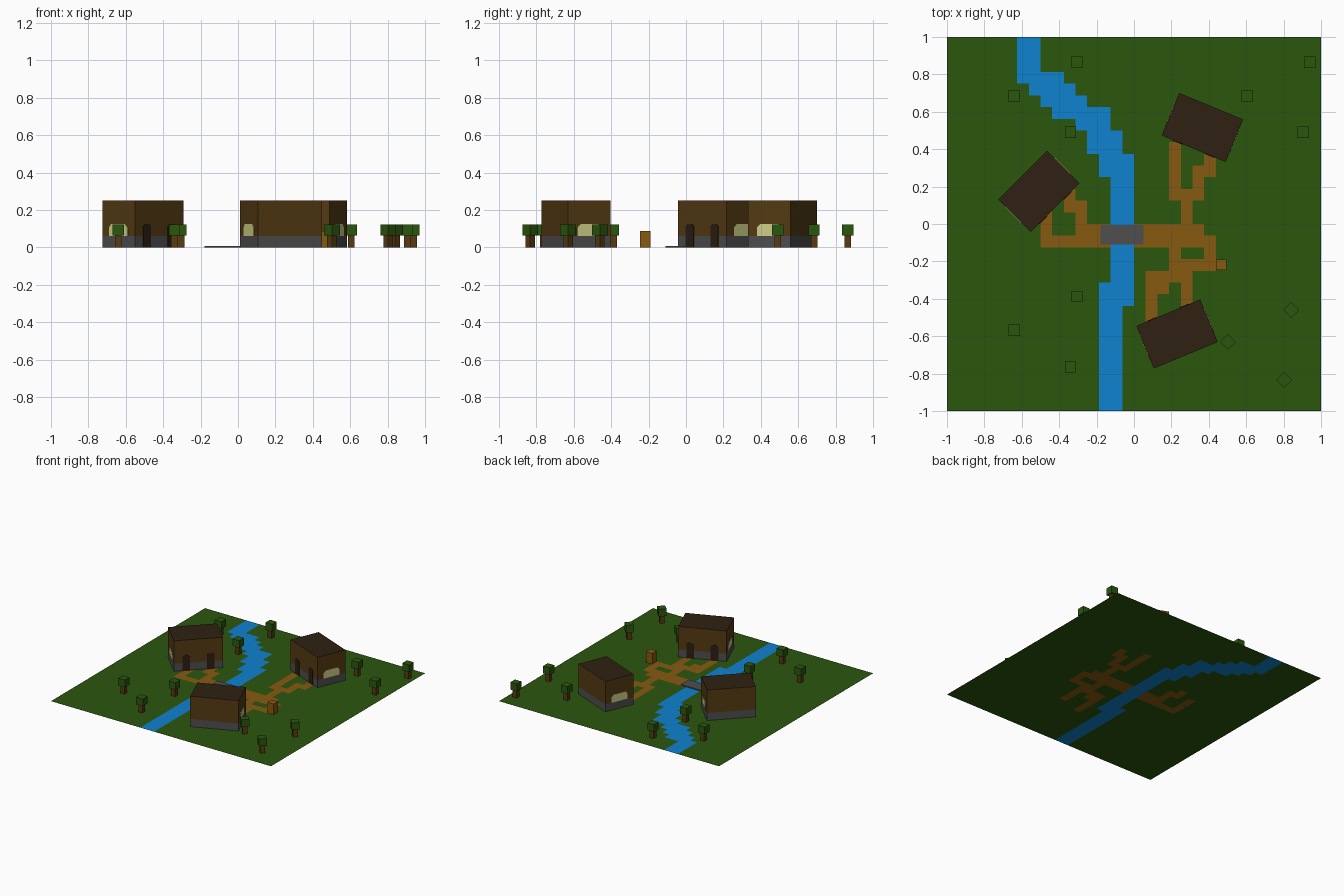
import bpy, bmesh, math
from mathutils import Matrix, Vector

if "Cube" in bpy.data.objects:
    bpy.data.objects.remove(bpy.data.objects["Cube"])


def mat(name, r, g, b):
    m = bpy.data.materials.new(name)
    lin = [((c / 255 + 0.055) / 1.055) ** 2.4 if c > 10 else c / 255 / 12.92 for c in (r, g, b)]
    m.diffuse_color = (*lin, 1)
    m.use_nodes = True
    m.node_tree.nodes["Principled BSDF"].inputs["Base Color"].default_value = m.diffuse_color
    return m


GRASS = mat("grass_green", 43, 86, 13)
WATER = mat("water_blue", 15, 130, 207)
DIRT = mat("dirt_brown", 135, 90, 16)
ROOF = mat("roof_dark_brown", 46, 33, 17)
WALL = mat("wall_brown", 84, 58, 18)
STONE = mat("stone_grey", 78, 78, 78)
GLASS = mat("window_cream", 208, 208, 135)
DOOR = mat("door_brown", 42, 30, 18)
BARK = mat("bark_brown", 88, 59, 18)


def finish(name, bm, mats, loc=(0, 0, 0), rot=0.0):
    me = bpy.data.meshes.new(name)
    bm.to_mesh(me)
    bm.free()
    for m in mats:
        me.materials.append(m)
    ob = bpy.data.objects.new(name, me)
    ob.location = loc
    ob.rotation_euler.z = rot
    bpy.context.collection.objects.link(ob)
    return ob


def box_bm(sx, sy, z0, z1, open_bottom=True):
    bm = bmesh.new()
    bmesh.ops.create_cube(bm, size=1, matrix=Matrix.Translation((0, 0, (z0 + z1) / 2))
                          @ Matrix.Diagonal((sx, sy, z1 - z0, 1)))
    if open_bottom:
        low = [f for f in bm.faces if f.normal.z < -0.5]
        bmesh.ops.delete(bm, geom=low, context='FACES')
    return bm


# Ground: 32 x 32 tiles, painted by spans (first row, last row, first column, end column)
RIVER = [(0, 2, 6, 8), (3, 3, 6, 10), (4, 4, 7, 11), (5, 5, 8, 12), (6, 6, 9, 14),
         (7, 7, 11, 14), (8, 9, 12, 15), (10, 11, 13, 16), (12, 20, 14, 16),
         (21, 22, 13, 16), (23, 31, 13, 15)]
PATH = [(16, 16, 11, 22), (17, 17, 8, 23), (14, 16, 8, 9), (13, 14, 10, 11), (14, 15, 11, 12),
        (9, 13, 19, 20), (13, 13, 19, 22), (13, 15, 20, 21), (11, 13, 21, 22), (10, 11, 22, 23),
        (18, 19, 19, 20), (18, 18, 22, 23), (19, 19, 19, 23), (20, 20, 17, 21),
        (21, 21, 17, 19), (22, 24, 17, 18), (21, 23, 20, 21)]


def inside(spans, row, col):
    return any(r0 <= row <= r1 and c0 <= col < c1 for r0, r1, c0, c1 in spans)


bm = bmesh.new()
bmesh.ops.create_grid(bm, x_segments=32, y_segments=32, size=1)
for f in bm.faces:
    c = f.calc_center_median()
    row, col = int((1 - c.y) * 16), int((c.x + 1) * 16)
    f.material_index = 1 if inside(RIVER, row, col) else 2 if inside(PATH, row, col) else 0
finish("ground", bm, [GRASS, WATER, DIRT])

# Bridge and crate
finish("bridge", box_bm(0.23, 0.104, 0, 0.008), [STONE], (-0.065, -0.057, 0))
finish("crate", box_bm(0.056, 0.056, 0, 0.088), [DIRT], (0.467, -0.218, 0))


# Houses: stone base, timber wall, flat dark roof
L, W, H, BASE = 0.37, 0.246, 0.25, 0.062


def plate(name, mat_, w, z0, z1, cut, pos, facing, house):
    """Thin panel with clipped upper corners; facing turns it about z."""
    bm = bmesh.new()
    h = w / 2
    pts = [(-h, z0), (h, z0), (h, z1 - cut), (h - cut, z1), (cut - h, z1), (-h, z1 - cut)]
    f = bm.faces.new([bm.verts.new((x, 0, z)) for x, z in pts])
    ext = bmesh.ops.extrude_face_region(bm, geom=[f])
    vs = [v for v in ext["geom"] if isinstance(v, bmesh.types.BMVert)]
    bmesh.ops.translate(bm, verts=vs, vec=(0, -0.003, 0))
    bmesh.ops.recalc_face_normals(bm, faces=bm.faces)
    bmesh.ops.transform(bm, verts=bm.verts, matrix=Matrix.Translation(pos)
                        @ Matrix.Rotation(facing, 4, 'Z'))
    finish(name, bm, [mat_], *house)


HOUSES = [(-0.508, 0.174, 45), (0.366, 0.516, -22.5), (0.23, -0.588, 202.5)]
for i, (x, y, ang) in enumerate(HOUSES, 1):
    place = ((x, y, 0), math.radians(ang))
    bm = box_bm(L, W, 0, H)
    bmesh.ops.bisect_plane(bm, geom=bm.verts[:] + bm.edges[:] + bm.faces[:],
                           plane_co=(0, 0, BASE), plane_no=(0, 0, 1))
    bm.normal_update()
    for f in bm.faces:
        f.material_index = 2 if f.normal.z > 0.5 else int(f.calc_center_median().z > BASE)
    finish(f"house_{i}", bm, [STONE, WALL, ROOF], *place)
    for s in (-1, 1):
        side = "left" if s < 0 else "right"
        plate(f"house_{i}_door_{side}", DOOR, 0.058, 0, 0.125, 0.012,
              Vector((s * 0.093, -W / 2, 0)), 0, place)
        plate(f"house_{i}_window_{side}", GLASS, 0.14, 0.062, 0.125, 0.018,
              Vector((s * L / 2, 0, 0)), s * math.pi / 2, place)

# Trees: three-tree clusters, the last one turned by 45 degrees
CLUSTER = [(-0.305, 0.865), (-0.64, 0.685), (-0.34, 0.49)]
TREES = [(x + dx, y + dy, 0) for dx, dy in ((0, 0), (1.245, 0), (0, -1.253)) for x, y in CLUSTER]
TREES += [(0.84, -0.46, 45), (0.502, -0.63, 45), (0.803, -0.833, 45)]
for i, (x, y, ang) in enumerate(TREES, 1):
    place = ((x, y, 0), math.radians(ang))
    finish(f"tree_trunk_{i}", box_bm(0.036, 0.036, 0, 0.064), [BARK], *place)
    finish(f"tree_leaves_{i}", box_bm(0.06, 0.06, 0.063, 0.123, False), [GRASS], *place)
